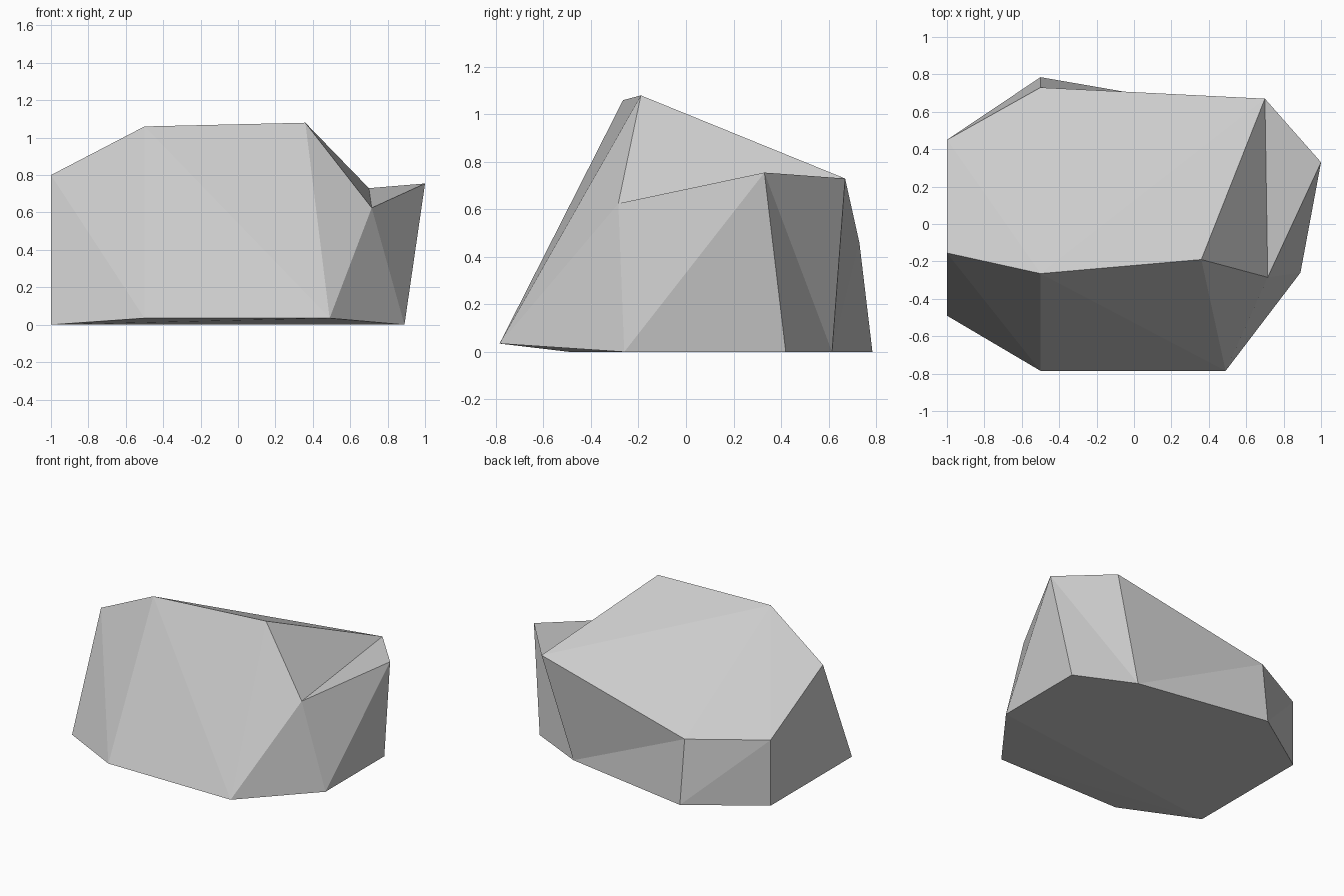
import bpy
import bmesh

# Remove the default object
cube = bpy.data.objects.get("Cube")
if cube:
    bpy.data.objects.remove(cube, do_unlink=True)

# Stone material
stone = bpy.data.materials.new("stone_grey")
stone.use_nodes = True
grey = (0.6, 0.6, 0.6, 1)
stone.diffuse_color = grey
bsdf = stone.node_tree.nodes["Principled BSDF"]
bsdf.inputs["Base Color"].default_value = grey
bsdf.inputs["Roughness"].default_value = 1

# Corners of the boulder: lower case on the base, upper case on the crown
corners = {
    "a": (-1, -.49, 0), "b": (-.5, -.785, .035),
    "c": (.49, -.785, .035), "d": (.89, -.26, 0),
    "e": (.89, .42, 0), "f": (.48, .615, 0),
    "g": (-.5, .785, 0), "h": (-1, .45, 0),
    "A": (-1, -.155, .8), "B": (-.5, -.265, 1.06),
    "C": (.36, -.19, 1.08), "D": (.715, -.285, .625),
    "E": (1, .33, .755), "F": (.7, .67, .73),
    "G": (-.5, .73, .46), "H": (-1, .45, .48),
}

# Facets, each spelled by its corners
facets = {
    "base": "adefgh abc acd",
    "front": "aAb AbB bBc BcC cCD cDd",
    "side": "dDE dEe eEf EFf",
    "back": "fFG fGg gGH gHh",
    "end": "hHAa",
    "crown": "ABH BCF BFG BGH",
    "notch": "CDF DEF",
}

# Build the boulder as one closed, flat-faced solid
bm = bmesh.new()
vert = {name: bm.verts.new(co) for name, co in corners.items()}
for group in facets.values():
    for word in group.split():
        bm.faces.new([vert[letter] for letter in word])
bmesh.ops.recalc_face_normals(bm, faces=bm.faces[:])

mesh = bpy.data.meshes.new("boulder")
bm.to_mesh(mesh)
bm.free()
mesh.materials.append(stone)
boulder = bpy.data.objects.new("boulder", mesh)
bpy.context.collection.objects.link(boulder)
